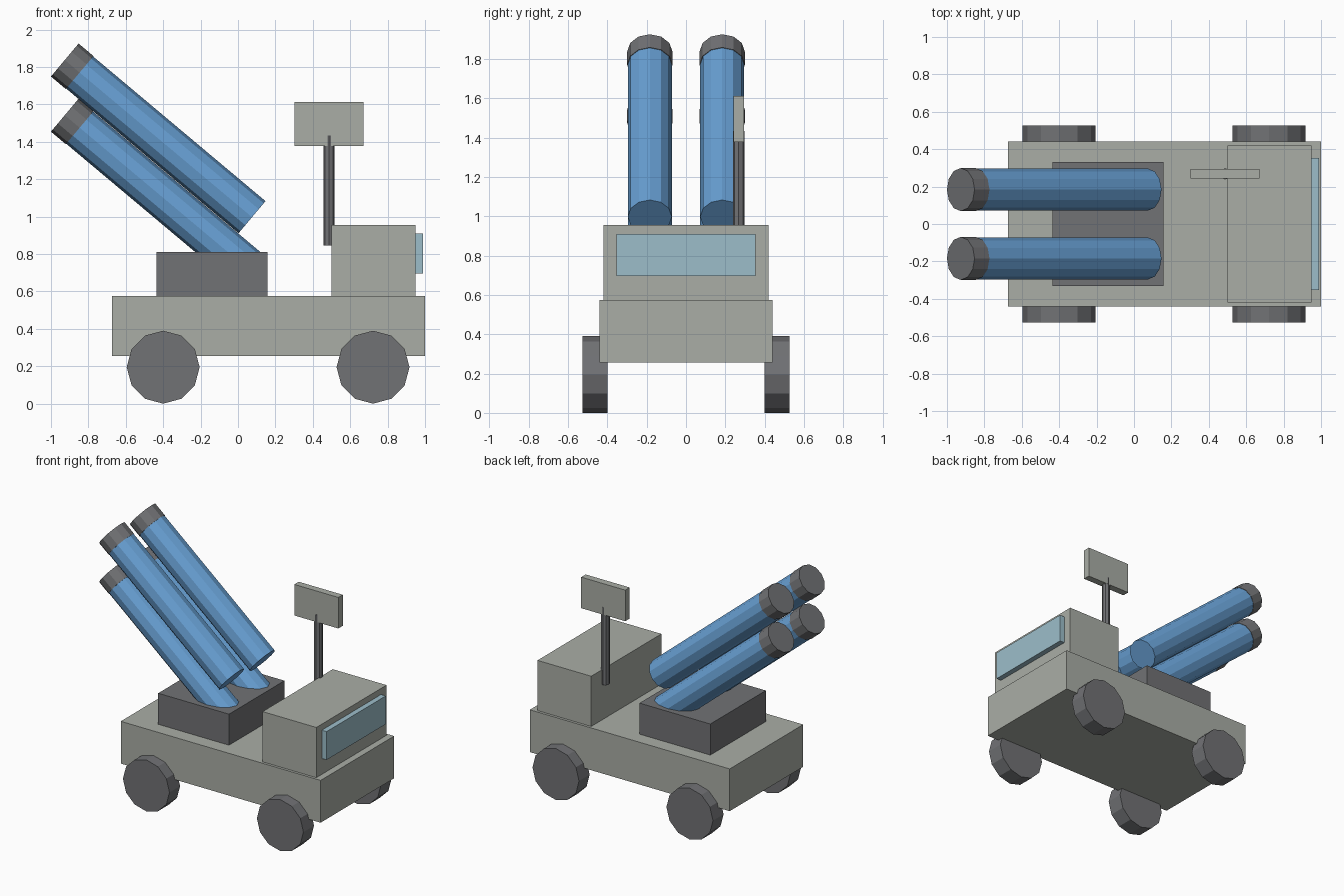
import bpy
from math import radians
from mathutils import Vector, Matrix

cube = bpy.data.objects.get("Cube")
if cube:
    bpy.data.objects.remove(cube, do_unlink=True)


def material(name, rgb):
    mat = bpy.data.materials.new(name)
    mat.use_nodes = True
    colour = (*rgb, 1)
    mat.diffuse_color = colour
    mat.node_tree.nodes["Principled BSDF"].inputs["Base Color"].default_value = colour
    return mat


body = material("grey green paint", (0.40, 0.42, 0.38))
dark = material("dark grey", (0.165, 0.168, 0.177))
blue = material("tube blue", (0.138, 0.352, 0.658))
glass = material("pale blue glass", (0.335, 0.515, 0.59))


def box(name, low, high, mat):
    low, high = Vector(low), Vector(high)
    bpy.ops.mesh.primitive_cube_add(size=1, location=(low + high) / 2)
    obj = bpy.context.object
    obj.name = name
    obj.data.transform(Matrix.Diagonal((*(high - low), 1)))
    obj.data.materials.append(mat)
    return obj


def rod(name, start, end, radius, sides, mat):
    start, end = Vector(start), Vector(end)
    axis = end - start
    bpy.ops.mesh.primitive_cylinder_add(vertices=sides, radius=radius, depth=axis.length,
                                        location=(start + end) / 2)
    obj = bpy.context.object
    obj.name = name
    # Lean from vertical within the plane of the axis, keeping facets aligned
    obj.rotation_euler = Vector((0, 0, 1)).rotation_difference(axis).to_euler()
    obj.data.materials.append(mat)
    return obj


# Truck body
box("chassis", (-0.674, -0.44, 0.255), (1.0, 0.44, 0.575), body)
box("cab", (0.50, -0.42, 0.575), (0.95, 0.42, 0.955), body)
box("windshield", (0.94, -0.354, 0.695), (0.99, 0.354, 0.909), glass)
box("launcher_base", (-0.436, -0.332, 0.575), (0.157, 0.332, 0.81), dark)

# Wheels
for end, x in (("rear", -0.40), ("front", 0.722)):
    for side, s in (("left", 1), ("right", -1)):
        rod(f"{end}_{side}_wheel", (x, s * 0.40, 0.195), (x, s * 0.527, 0.195), 0.195, 12, dark)

# Four launch tubes with end caps
axis = Matrix.Rotation(radians(40), 3, "Y") @ Vector((-1, 0, 0))
for level, z in (("upper", 0.997), ("lower", 0.702)):
    for side, y in (("left", 0.184), ("right", -0.184)):
        base = Vector((0.075, y, z))
        rod(f"{level}_{side}_tube", base, base + axis * 1.21, 0.112, 12, blue)
        rod(f"{level}_{side}_cap", base + axis * 1.203, base + axis * 1.307, 0.115, 12, dark)

# Radar mast and panel
rod("radar_mast", (0.487, 0.268, 0.845), (0.487, 0.268, 1.433), 0.03, 8, dark)
box("radar_panel", (0.302, 0.242, 1.377), (0.671, 0.295, 1.612), body)
